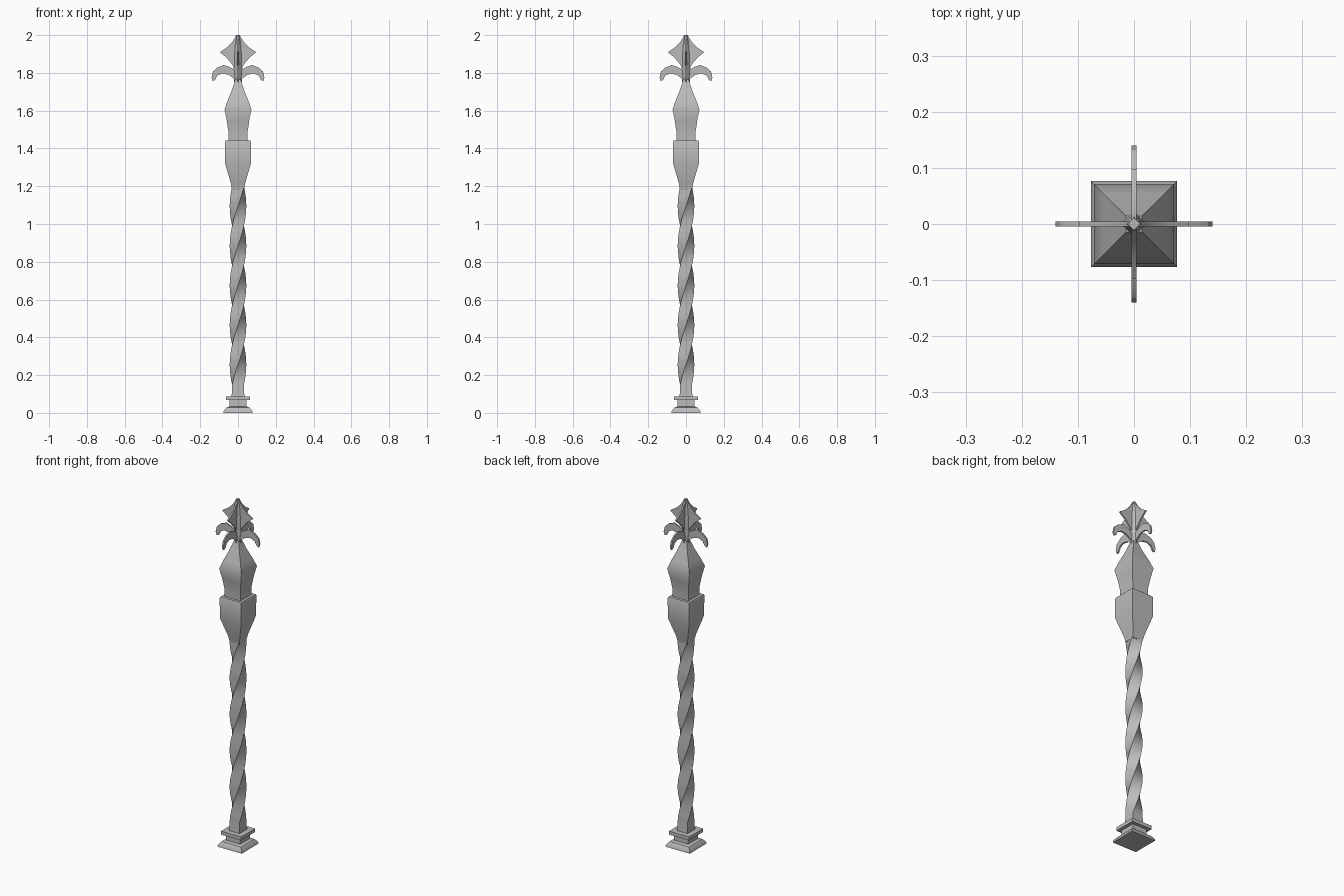
import bpy, bmesh, math
from mathutils import Matrix, Vector

cube = bpy.data.objects.get("Cube")
if cube:
    bpy.data.objects.remove(cube, do_unlink=True)

iron = bpy.data.materials.new("grey iron")
iron.use_nodes = True
GREY = (0.5, 0.5, 0.5, 1)
iron.diffuse_color = GREY
iron.node_tree.nodes["Principled BSDF"].inputs["Base Color"].default_value = GREY


def finish(name, bm, angle=30):
    bmesh.ops.recalc_face_normals(bm, faces=bm.faces)
    mesh = bpy.data.meshes.new(name)
    bm.to_mesh(mesh)
    bm.free()
    mesh.materials.append(iron)
    ob = bpy.data.objects.new(name, mesh)
    bpy.context.collection.objects.link(ob)
    bpy.ops.object.select_all(action='DESELECT')
    bpy.context.view_layer.objects.active = ob
    ob.select_set(True)
    bpy.ops.object.shade_smooth_by_angle(angle=math.radians(angle))
    return ob


def square_loft(name, sections):
    """Stack square sections given as (half width, height, turn in degrees)."""
    bm = bmesh.new()
    rings = []
    for half, z, turn in sections:
        r = half * math.sqrt(2)
        angles = [math.radians(45 + turn + 90 * i) for i in range(4)]
        rings.append([bm.verts.new((r * math.cos(a), r * math.sin(a), z)) for a in angles])
    for low, high in zip(rings, rings[1:]):
        for i in range(4):
            j = (i + 1) % 4
            bm.faces.new((low[i], low[j], high[j], high[i]))
    bm.faces.new(rings[0])
    bm.faces.new(rings[-1])
    return finish(name, bm)


def four_blades(name, outline, thickness):
    """Upright plates cut to an outline of (radius, height), one per side."""
    bm = bmesh.new()
    for i in range(4):
        turn = Matrix.Rotation(math.pi / 2 * i, 3, 'Z')
        sides = [[bm.verts.new(turn @ Vector((r, s * thickness / 2, z))) for r, z in outline]
                 for s in (-1, 1)]
        bm.faces.new(sides[0])
        bm.faces.new(sides[1])
        for k in range(len(outline)):
            n = (k + 1) % len(outline)
            bm.faces.new((sides[0][k], sides[0][n], sides[1][n], sides[1][k]))
    return finish(name, bm)


# Stepped foot
square_loft("foot", [(0.077, 0, 0), (0.075, 0.012, 0), (0.062, 0.028, 0), (0.045, 0.034, 0)])
square_loft("foot_neck", [(0.045, 0.03, 0), (0.045, 0.07, 0)])
square_loft("foot_collar", [(0.064, 0.068, 0), (0.064, 0.088, 0)])

# Twisted square shaft with short straight ends
STEPS = 80
LOW, HIGH = 0.15, 1.2
shaft = [(0.034, 0.08, 0)]
for k in range(STEPS + 1):
    t = k / STEPS
    shaft.append((0.031, LOW + (HIGH - LOW) * t, 450 * t))
square_loft("twisted_shaft", shaft)

# Flared block above the shaft
square_loft("flared_block", [(0.031, 1.18, 0), (0.038, 1.215, 0), (0.068, 1.32, 0),
                             (0.069, 1.435, 0), (0.066, 1.442, 0)])

# Bulb tapering into the stem
square_loft("bulb", [(0.05, 1.44, 0), (0.051, 1.49, 0), (0.06, 1.55, 0), (0.071, 1.605, 0),
                     (0.056, 1.65, 0), (0.032, 1.71, 0), (0.014, 1.765, 0)])
square_loft("stem", [(0.014, 1.75, 45), (0.016, 1.8, 45), (0.016, 1.9, 45),
                     (0.013, 1.96, 45), (0.008, 2.0, 45)])

# Four drooping leaves
four_blades("leaves", [(0, 1.755), (0.015, 1.765), (0.05, 1.79), (0.085, 1.797),
                       (0.11, 1.785), (0.122, 1.762), (0.134, 1.757), (0.14, 1.775),
                       (0.132, 1.808), (0.11, 1.828), (0.075, 1.842), (0.045, 1.832),
                       (0.02, 1.815), (0, 1.81)], 0.009)

# Four pointed fins forming the finial
four_blades("finial_fins", [(0, 1.82), (0.018, 1.825), (0.035, 1.85), (0.06, 1.88),
                            (0.097, 1.91), (0.062, 1.932), (0.035, 1.958), (0.018, 1.982),
                            (0.008, 2.0), (0, 2.0)], 0.009)
